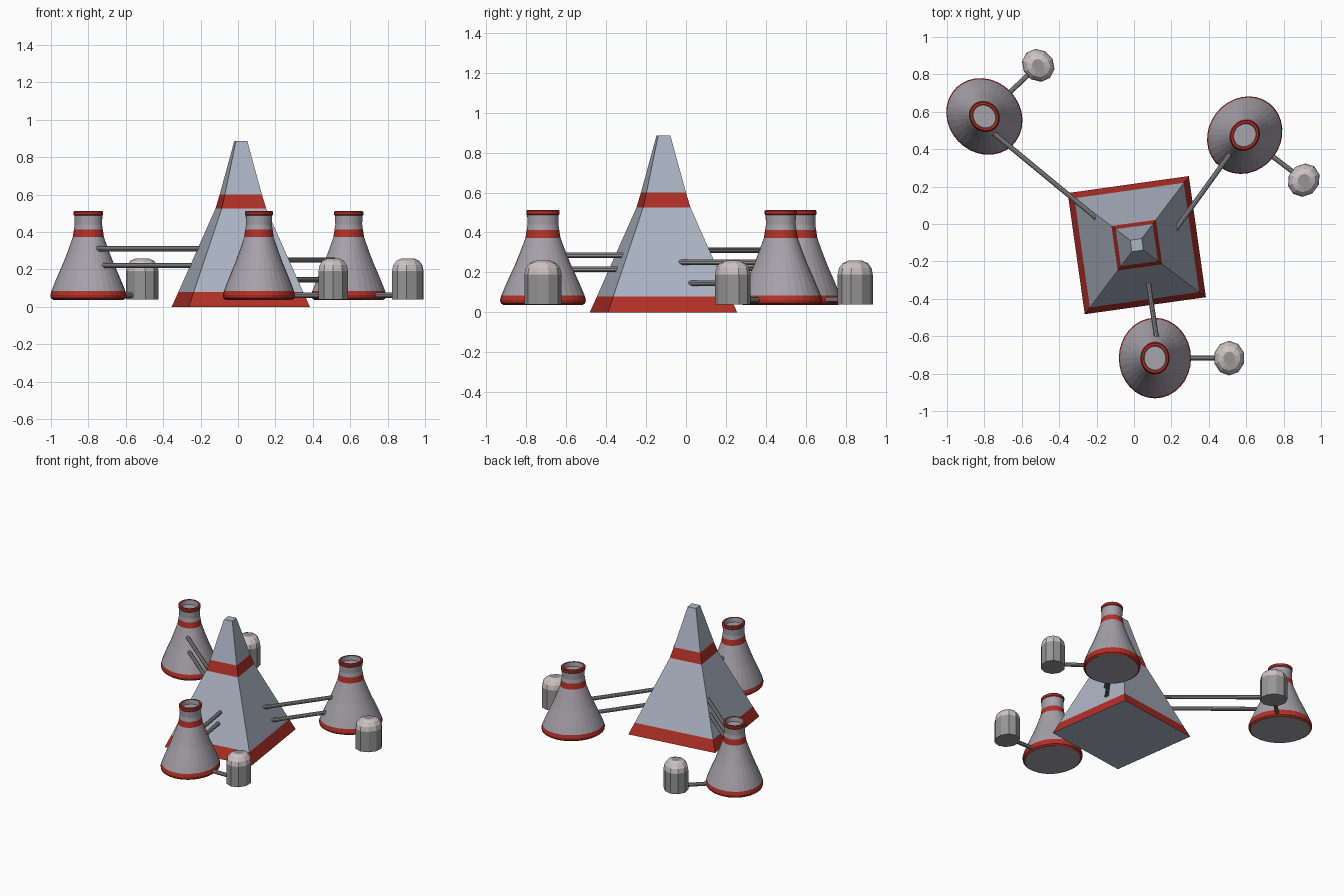
import bpy, bmesh, math
from mathutils import Vector, Matrix

if "Cube" in bpy.data.objects:
    bpy.data.objects.remove(bpy.data.objects["Cube"])


def material(name, rgb):
    m = bpy.data.materials.new(name)
    m.diffuse_color = (*rgb, 1)
    m.use_nodes = True
    m.node_tree.nodes["Principled BSDF"].inputs["Base Color"].default_value = m.diffuse_color
    return m


BLUE = material("blue_grey", (0.42, 0.47, 0.56))
RED = material("red_band", (0.45, 0.03, 0.02))
CONCRETE = material("concrete", (0.38, 0.36, 0.40))
METAL = material("metal", (0.30, 0.30, 0.30))
PALE = material("pale_dome", (0.60, 0.54, 0.55))


def finish(name, bm, mats):
    bmesh.ops.recalc_face_normals(bm, faces=bm.faces)
    me = bpy.data.meshes.new(name)
    bm.to_mesh(me)
    bm.free()
    for m in mats:
        me.materials.append(m)
    ob = bpy.data.objects.new(name, me)
    bpy.context.collection.objects.link(ob)
    return ob


def lathe(name, profile, sides, bands, mats, spin=0.0):
    """Closed turned shape; bands gives one material index per profile segment."""
    bm = bmesh.new()
    rings = [[bm.verts.new((r * math.cos(spin + math.tau * i / sides),
                            r * math.sin(spin + math.tau * i / sides), z))
              for i in range(sides)] for r, z in profile]
    for a, b, mi in zip(rings, rings[1:], bands):
        for i in range(sides):
            j = (i + 1) % sides
            bm.faces.new((a[i], a[j], b[j], b[i])).material_index = mi
    bm.faces.new(rings[0])
    bm.faces.new(rings[-1]).material_index = 0
    return finish(name, bm, mats)


def pipe(name, start, end, radius=0.014):
    a, b = Vector(start), Vector(end)
    d = b - a
    bm = bmesh.new()
    bmesh.ops.create_cone(bm, cap_ends=True, segments=10, radius1=radius,
                          radius2=radius, depth=d.length,
                          matrix=Matrix.Translation((a + b) / 2)
                          @ d.to_track_quat('Z', 'Y').to_matrix().to_4x4())
    return finish(name, bm, [METAL])


# Central pyramid
q = math.sqrt(2)
pyramid = lathe("central_pyramid",
                [(0.327 * q, 0), (0.295 * q, 0.08), (0.12 * q, 0.525),
                 (0.10 * q, 0.60), (0.031 * q, 0.885)],
                4, [1, 0, 1, 0], [BLUE, RED], math.radians(45))
pyramid.location = (0.015, -0.113, 0)
pyramid.rotation_euler.z = math.radians(8)

TOWER = [(0.178, 0.037), (0.190, 0.046), (0.193, 0.062), (0.187, 0.085),
         (0.172, 0.125), (0.150, 0.18), (0.127, 0.235), (0.105, 0.295),
         (0.088, 0.345), (0.079, 0.372), (0.073, 0.413), (0.069, 0.44),
         (0.071, 0.487), (0.075, 0.492), (0.075, 0.507), (0.071, 0.512),
         (0.060, 0.512), (0.057, 0.48)]
TOWER_BANDS = [1, 1, 1, 0, 0, 0, 0, 0, 0, 1, 0, 0, 1, 1, 1, 1, 0]
SILO = [(0.083, 0.04), (0.083, 0.19), (0.077, 0.222), (0.060, 0.246),
        (0.032, 0.259)]

# Stations: tower centre, silo bearing, pipe heights, pipe ends in plan
STATIONS = [
    ((-0.80, 0.575), 43.5, (0.31, 0.22), (-0.78, 0.51), (-0.17, 0.007)),
    ((0.592, 0.475), -37.3, (0.25, 0.145), (0.55, 0.425), (0.20, -0.06)),
    ((0.112, -0.717), 0.0, (0.285, 0.215), (0.13, -0.67), (0.07, -0.27)),
]
for n, (c, bearing, heights, p0, p1) in enumerate(STATIONS, 1):
    ang = math.radians(bearing)
    out = Vector((math.cos(ang), math.sin(ang), 0))
    base = Vector((*c, 0))
    # Cooling tower and its silo share the same slightly oval stretch
    tower = lathe(f"cooling_tower_{n}", TOWER, 32, TOWER_BANDS, [CONCRETE, RED])
    silo = lathe(f"silo_{n}", SILO, 10, [0, 1, 1, 1], [METAL, PALE],
                 math.radians(18))
    tower.location = base
    silo.location = base + out * 0.397
    for ob in (tower, silo):
        ob.scale.y = 1.115
        ob.rotation_euler.z = ang
    # Ground feed pipe and the two pipes to the pyramid
    lift = Vector((0, 0, 0.062))
    pipe(f"silo_pipe_{n}", base + out * 0.15 + lift, base + out * 0.36 + lift)
    for k, z in enumerate(heights, 1):
        pipe(f"pyramid_pipe_{n}_{k}", (*p0, z), (*p1, z))
